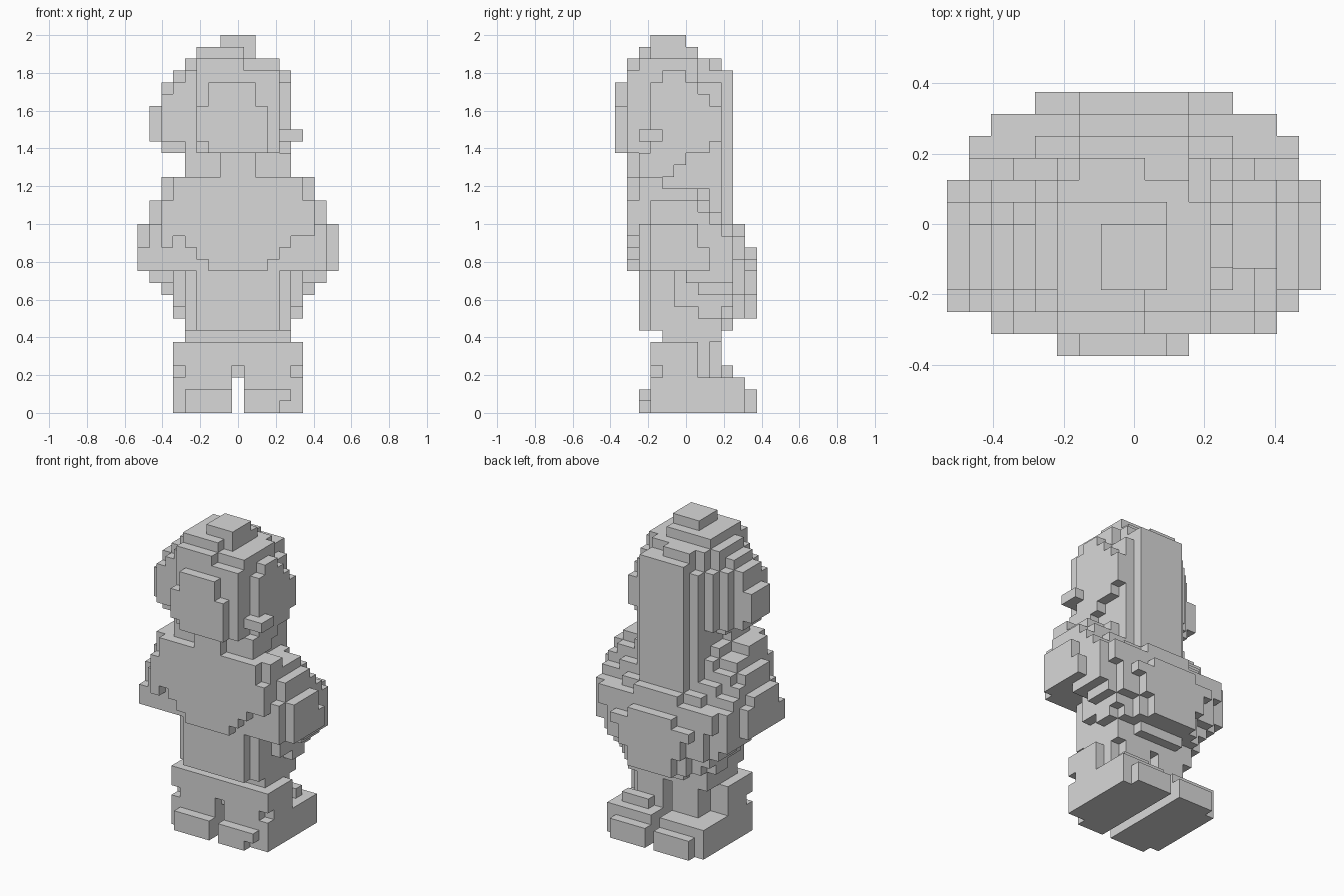
import bpy, bmesh

if "Cube" in bpy.data.objects:
    bpy.data.objects.remove(bpy.data.objects["Cube"], do_unlink=True)

grey = bpy.data.materials.new("plain grey")
grey.use_nodes = True
colour = (0.69, 0.69, 0.69, 1)
grey.diffuse_color = colour
grey.node_tree.nodes["Principled BSDF"].inputs["Base Color"].default_value = colour

CELL = 1 / 16
taken = {}          # cell -> part name


def fill(part, *boxes):
    """Fill boxes given as x0, x1, y0, y1, z0, z1 in grid cells."""
    for x0, x1, y0, y1, z0, z1 in boxes:
        for x in range(x0, x1):
            for y in range(y0, y1):
                for z in range(z0, z1):
                    taken.setdefault((x, y, z), part)


def carve(x0, x1, y0, y1, z0, z1):
    for x in range(x0, x1):
        for y in range(y0, y1):
            for z in range(z0, z1):
                taken.pop((x, y, z), None)


def mirror(b):
    return (17 - b[1], 17 - b[0]) + tuple(b[2:])


# legs with toes, heels and calves
leg = [(3, 8, 3, 7, 0, 6), (3, 8, 3, 11, 0, 3), (4, 8, 2, 3, 0, 2),
       (4, 8, 11, 12, 0, 2), (5, 8, 7, 9, 3, 6)]
fill("right_leg", *leg)
fill("left_leg", *[mirror(b) for b in leg], (10, 13, 9, 10, 3, 4), (12, 13, 7, 8, 3, 6))
carve(3, 4, 3, 4, 3, 4)
carve(13, 14, 3, 4, 3, 4)
carve(12, 13, 2, 3, 0, 1)

# hips and waist
fill("hips", (8, 9, 3, 7, 4, 6), (8, 9, 4, 7, 3, 4), (4, 13, 4, 9, 6, 7))
fill("waist", (5, 12, 2, 3, 7, 12), (4, 13, 3, 9, 7, 12), (6, 11, 9, 10, 7, 8))

# chest plate narrowing downward, and shoulders
fill("chest", (6, 11, 1, 2, 12, 13), (5, 12, 1, 2, 13, 14), (4, 13, 1, 2, 14, 15),
     (2, 3, 1, 2, 14, 15), (2, 15, 1, 2, 15, 18), (3, 14, 1, 2, 18, 20),
     (2, 15, 2, 7, 12, 19), (2, 4, 2, 5, 19, 20), (4, 12, 2, 7, 19, 20),
     (12, 15, 2, 4, 19, 20))
fill("shoulders", (1, 16, 2, 8, 12, 16), (1, 16, 3, 7, 16, 18), (1, 16, 7, 8, 16, 17),
     (2, 15, 7, 8, 17, 18), (4, 13, 7, 8, 18, 19), (5, 12, 7, 8, 19, 20),
     (1, 16, 8, 9, 15, 16), (3, 14, 8, 9, 16, 17), (5, 12, 8, 9, 17, 20),
     (4, 13, 9, 10, 15, 16))

# hands at the outer sides
fill("right_hand", (0, 1, 2, 8, 12, 14), (0, 1, 3, 8, 14, 15), (0, 1, 3, 7, 15, 16))
fill("left_hand", (16, 17, 3, 8, 12, 14), (16, 17, 3, 7, 14, 16))

# stepped bulge low on the back
fill("back_bulge", (1, 16, 8, 10, 12, 15), (1, 16, 6, 10, 11, 12),
     (2, 15, 7, 10, 10, 11), (3, 14, 5, 10, 9, 12), (3, 14, 7, 9, 8, 9),
     (4, 13, 9, 10, 8, 9), (2, 15, 10, 11, 13, 15), (6, 11, 10, 11, 15, 16),
     (3, 14, 10, 11, 10, 13), (5, 12, 10, 11, 8, 10), (4, 13, 11, 12, 12, 13),
     (6, 11, 11, 12, 13, 14), (5, 12, 11, 12, 10, 12), (6, 11, 11, 12, 8, 10))

# neck
fill("neck", (4, 13, 2, 5, 20, 21), (4, 13, 2, 6, 21, 22), (5, 12, 5, 8, 20, 22),
     (7, 10, 1, 2, 20, 22))

# long strip down the back of the head
fill("back_strip", (6, 11, 8, 10, 14, 29), (5, 12, 8, 9, 20, 28),
     (6, 9, 8, 9, 29, 30))

# face plate
fill("face", (6, 10, 0, 1, 22, 28), (10, 11, 0, 1, 22, 26), (5, 6, 0, 1, 23, 26))

# rounded head and top knob
fill("head", (5, 12, 1, 2, 22, 29), (5, 9, 1, 2, 29, 30), (4, 12, 2, 8, 22, 30),
     (5, 9, 2, 7, 30, 31), (9, 10, 3, 7, 30, 31))
carve(4, 5, 2, 3, 29, 30)
carve(4, 5, 7, 8, 28, 30)
carve(11, 12, 7, 8, 28, 30)
fill("top_knob", (7, 10, 3, 6, 31, 32))

# side discs of the head
fill("right_ear", (3, 4, 2, 7, 23, 28), (3, 4, 3, 7, 22, 23), (3, 4, 3, 6, 28, 29),
     (2, 3, 2, 6, 23, 27), (2, 3, 3, 6, 22, 23), (2, 3, 3, 6, 27, 28),
     (1, 2, 3, 6, 23, 26))
fill("left_ear", (12, 13, 3, 7, 22, 28), (12, 13, 7, 8, 22, 27), (12, 13, 8, 9, 23, 26),
     (12, 13, 4, 6, 28, 29), (12, 14, 2, 4, 23, 24))

# outer faces of a cell: direction and corner offsets
SIDES = []
for axis in range(3):
    for s in (0, 1):
        quad = []
        for a, b in ((0, 0), (1, 0), (1, 1), (0, 1)):
            c = [0, 0, 0]
            c[axis], c[(axis + 1) % 3], c[(axis + 2) % 3] = s, a, b
            quad.append(tuple(c))
        d = [0, 0, 0]
        d[axis] = 2 * s - 1
        SIDES.append((tuple(d), quad if s else quad[::-1]))


def build(part):
    bm = bmesh.new()
    verts = {}
    for cell, owner in taken.items():
        if owner != part:
            continue
        for d, quad in SIDES:
            if tuple(p + q for p, q in zip(cell, d)) in taken:
                continue
            face = []
            for c in quad:
                p = tuple(a + b for a, b in zip(cell, c))
                if p not in verts:
                    verts[p] = bm.verts.new(((p[0] - 8.5) * CELL,
                                             (p[1] - 6) * CELL, p[2] * CELL))
                face.append(verts[p])
            bm.faces.new(face)
    # merge coplanar squares into clean flat faces
    bmesh.ops.dissolve_limit(bm, angle_limit=0.01, verts=bm.verts[:], edges=bm.edges[:])
    mesh = bpy.data.meshes.new(part)
    bm.to_mesh(mesh)
    bm.free()
    mesh.materials.append(grey)
    bpy.context.collection.objects.link(bpy.data.objects.new(part, mesh))


for name in dict.fromkeys(taken.values()):
    build(name)
